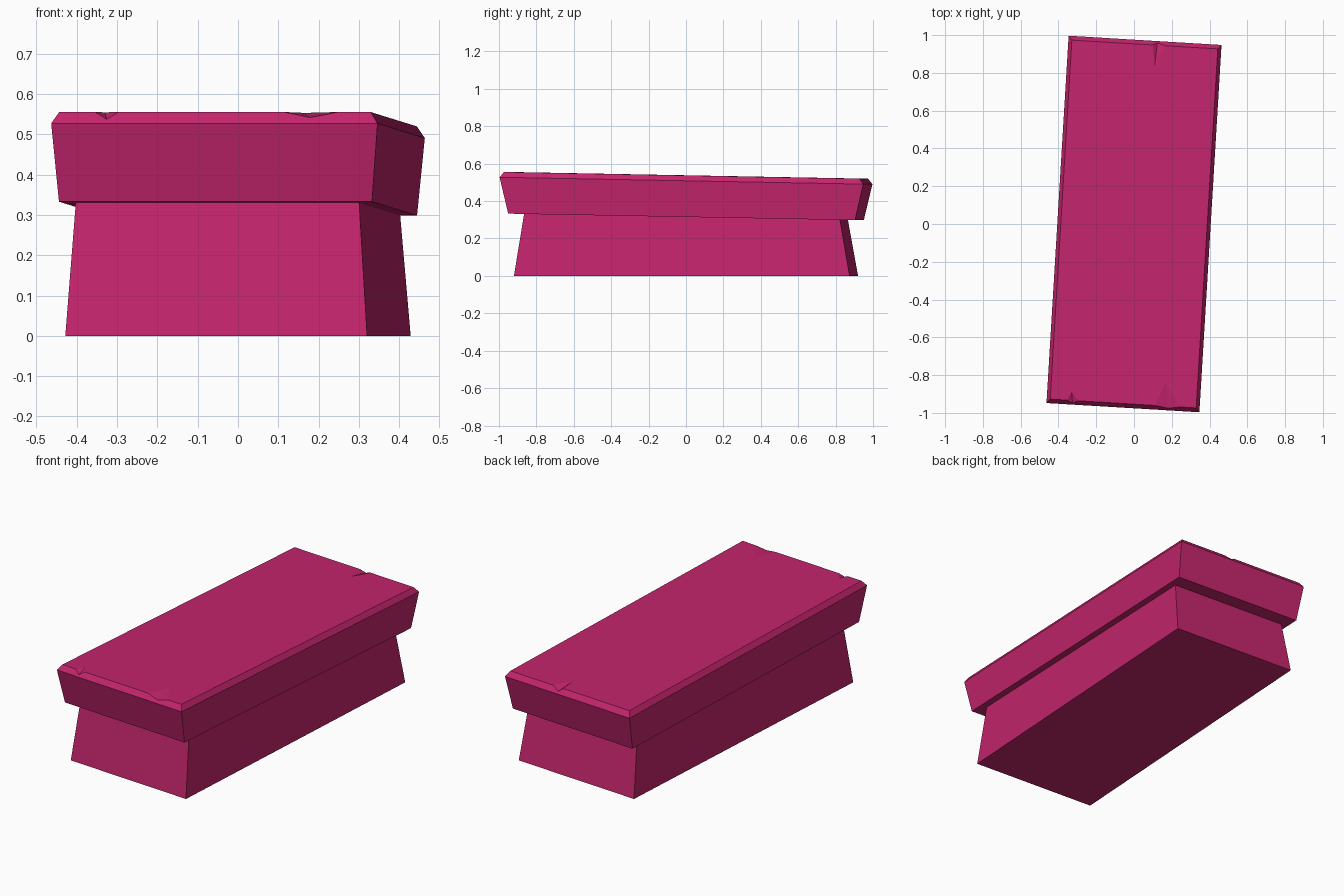
import bpy, bmesh
from math import radians
from mathutils import Matrix

if "Cube" in bpy.data.objects:
    bpy.data.objects.remove(bpy.data.objects["Cube"], do_unlink=True)

TURN = Matrix.Rotation(radians(-3.45), 4, "Z")
SLOPE = -0.0187  # the lid falls gently towards the back

pink = bpy.data.materials.new("deep pink")
pink.use_nodes = True
colour = (0.55, 0.018, 0.15, 1)
pink.diffuse_color = colour
pink.node_tree.nodes["Principled BSDF"].inputs["Base Color"].default_value = colour


def ring(bm, half_x, half_y, z, slope=SLOPE):
    """Rectangle of vertices: front left, front right, back right, back left."""
    signs = ((-1, -1), (1, -1), (1, 1), (-1, 1))
    return [bm.verts.new((sx * half_x, sy * half_y, z + slope * sy * half_y))
            for sx, sy in signs]


def bridge(bm, low, high, sides=range(4)):
    for i in sides:
        j = (i + 1) % 4
        bm.faces.new((low[i], low[j], high[j], high[i]))


def finish(bm, name):
    bmesh.ops.recalc_face_normals(bm, faces=bm.faces[:])
    bm.transform(TURN)
    mesh = bpy.data.meshes.new(name)
    bm.to_mesh(mesh)
    bm.free()
    mesh.materials.append(pink)
    obj = bpy.data.objects.new(name, mesh)
    bpy.context.collection.objects.link(obj)


# Tapered base block
bm = bmesh.new()
foot = ring(bm, 0.375, 0.899, 0, 0)
neck = ring(bm, 0.352, 0.846, 0.3155)
bridge(bm, foot, neck)
bm.faces.new(foot)
bm.faces.new(neck)
finish(bm, "base")

# Flared lid with a chamfered, chipped top edge
TOP_X, TOP_Y, TOP_Z = 0.387, 0.952, 0.5375
RIM_Y, RIM_Z = 0.974, 0.509
bm = bmesh.new()
under = ring(bm, 0.389, 0.929, 0.3155)
rim = ring(bm, 0.4055, RIM_Y, RIM_Z)
top = ring(bm, TOP_X, TOP_Y, TOP_Z)
bridge(bm, under, rim)
bridge(bm, rim, top, (1, 3))
bm.faces.new(under)


def chip(side, start, end, tip_x, depth, apex_x, apex_y):
    """Notch in the top edge: returns its start, apex, end and tip vertices."""
    def vert(x, y, z):
        return bm.verts.new((x, y, z + SLOPE * y))
    a = vert(start, side * TOP_Y, TOP_Z)
    b = vert(end, side * TOP_Y, TOP_Z)
    apex = vert(apex_x, apex_y, TOP_Z)
    tip = vert(tip_x, side * (TOP_Y + depth * (RIM_Y - TOP_Y)),
               TOP_Z + depth * (RIM_Z - TOP_Z))
    bm.faces.new((a, tip, apex))
    bm.faces.new((tip, b, apex))
    return a, apex, b, tip


front = [chip(-1, -0.298, -0.24, -0.268, 0.65, -0.276, -0.908),
         chip(-1, 0.172, 0.307, 0.238, 0.48, 0.216, -0.833)]
back = [chip(1, 0.107, 0.042, 0.066, 0.6, 0.059, 0.845)]

# Top surface runs round each apex, the chamfers run round each tip
surface = [top[0], *(v for c in front for v in c[:3]), top[1],
           top[2], *(v for c in back for v in c[:3]), top[3]]
bm.faces.new(surface)
for chips, i, j in ((front, 0, 1), (back, 2, 3)):
    edge = [v for c in chips for v in (c[0], c[3], c[2])]
    bm.faces.new([rim[j], rim[i], top[i], *edge, top[j]])
finish(bm, "lid")
